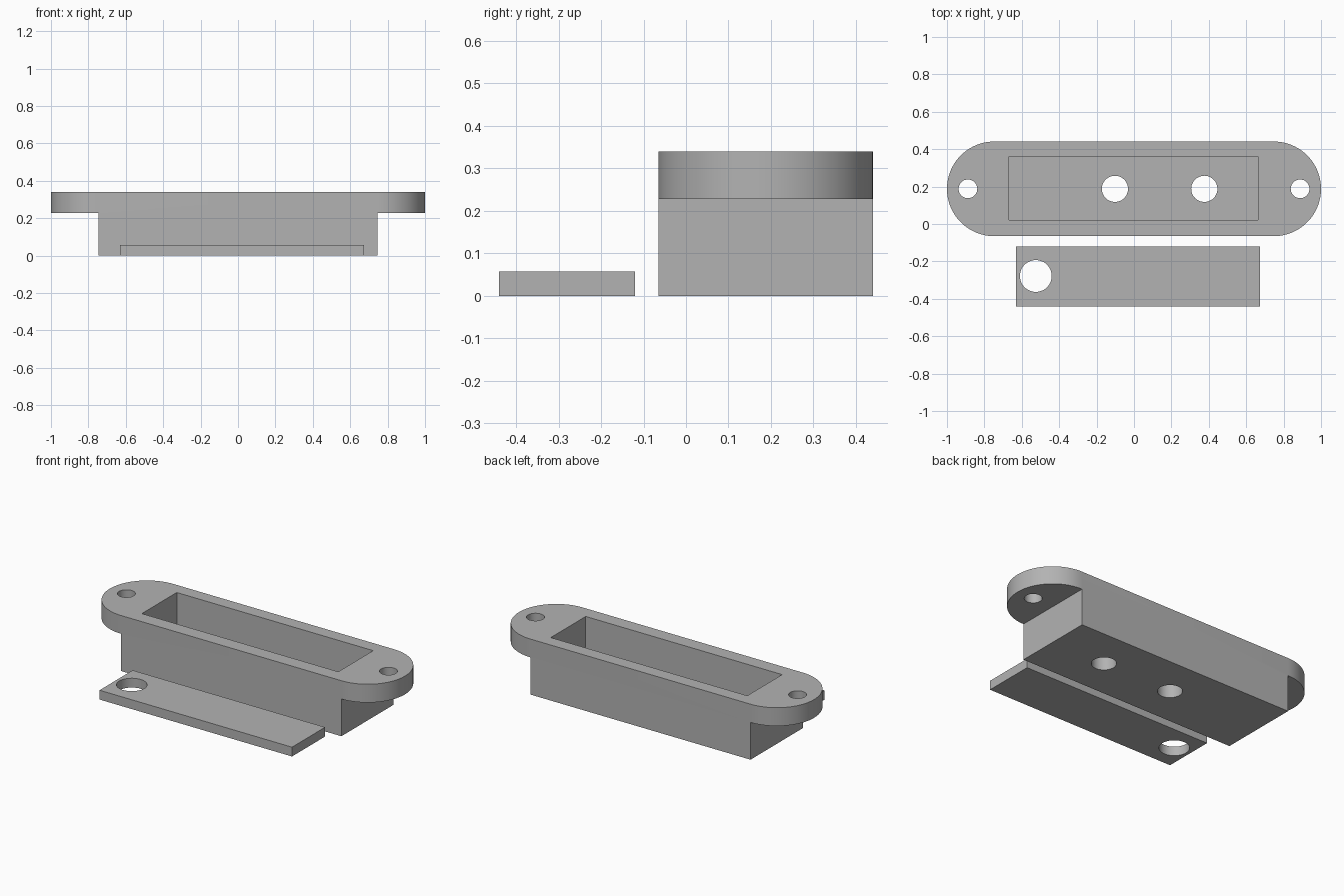
import bpy, bmesh, math

if "Cube" in bpy.data.objects:
    bpy.data.objects.remove(bpy.data.objects["Cube"])

grey = bpy.data.materials.new("grey plastic")
grey.diffuse_color = (0.45, 0.45, 0.45, 1)
grey.use_nodes = True
grey.node_tree.nodes["Principled BSDF"].inputs["Base Color"].default_value = grey.diffuse_color


def prism(name, outline, z0, z1):
    """Extrude a closed xy outline from z0 to z1."""
    bm = bmesh.new()
    face = bm.faces.new([bm.verts.new((x, y, z0)) for x, y in outline])
    ext = bmesh.ops.extrude_face_region(bm, geom=[face])
    for v in ext["geom"]:
        if isinstance(v, bmesh.types.BMVert):
            v.co.z = z1
    bmesh.ops.recalc_face_normals(bm, faces=bm.faces)
    mesh = bpy.data.meshes.new(name)
    bm.to_mesh(mesh)
    bm.free()
    mesh.materials.append(grey)
    ob = bpy.data.objects.new(name, mesh)
    bpy.context.collection.objects.link(ob)
    return ob


def arc(cx, cy, r, start, sweep, n):
    return [(cx + r * math.cos(start + sweep * i / n),
             cy + r * math.sin(start + sweep * i / n)) for i in range(n + 1)]


def rect(x0, x1, y0, y1):
    return [(x0, y0), (x1, y0), (x1, y1), (x0, y1)]


def circle(x, y, r):
    return arc(x, y, r, 0, 2 * math.pi, 48)[:-1]


def cut(ob, outline, z0, z1):
    """Subtract a prism and discard the cutter."""
    cutter = prism("cutter", outline, z0, z1)
    mod = ob.modifiers.new("cut", "BOOLEAN")
    mod.operation, mod.solver, mod.object = "DIFFERENCE", "EXACT", cutter
    bpy.context.view_layer.objects.active = ob
    bpy.ops.object.modifier_apply(modifier=mod.name)
    bpy.data.objects.remove(cutter)


def finish(ob):
    bpy.ops.object.select_all(action="DESELECT")
    ob.select_set(True)
    bpy.context.view_layer.objects.active = ob
    bpy.ops.object.shade_smooth_by_angle(angle=math.radians(30))


# Housing: rounded bar, undercut at both ends so the top forms a flange
CY, R, TOP, FLANGE_Z, FLOOR_Z = 0.188, 0.253, 0.34, 0.228, 0.113
END = 1 - R
housing = prism("housing",
                arc(END, CY, R, -math.pi / 2, math.pi, 48)
                + arc(-END, CY, R, math.pi / 2, math.pi, 48), 0, TOP)
for s in (-1, 1):
    cut(housing, rect(*sorted((s * 0.746, s * 1.2)), -0.3, 0.7), -0.1, FLANGE_Z)
    # Screw holes in the flange ends
    cut(housing, circle(s * 0.888, CY, 0.05), 0.1, 0.5)

# Open pocket and the two holes through its floor
cut(housing, rect(-0.667, 0.664, 0.022, 0.36), FLOOR_Z, 0.5)
for x in (-0.102, 0.376):
    cut(housing, circle(x, CY, 0.07), -0.1, 0.2)
finish(housing)

# Separate cover plate with one large hole
cover = prism("cover_plate", rect(-0.63, 0.674, -0.44, -0.12), 0, 0.057)
cut(cover, circle(-0.525, -0.278, 0.085), -0.1, 0.2)
finish(cover)
